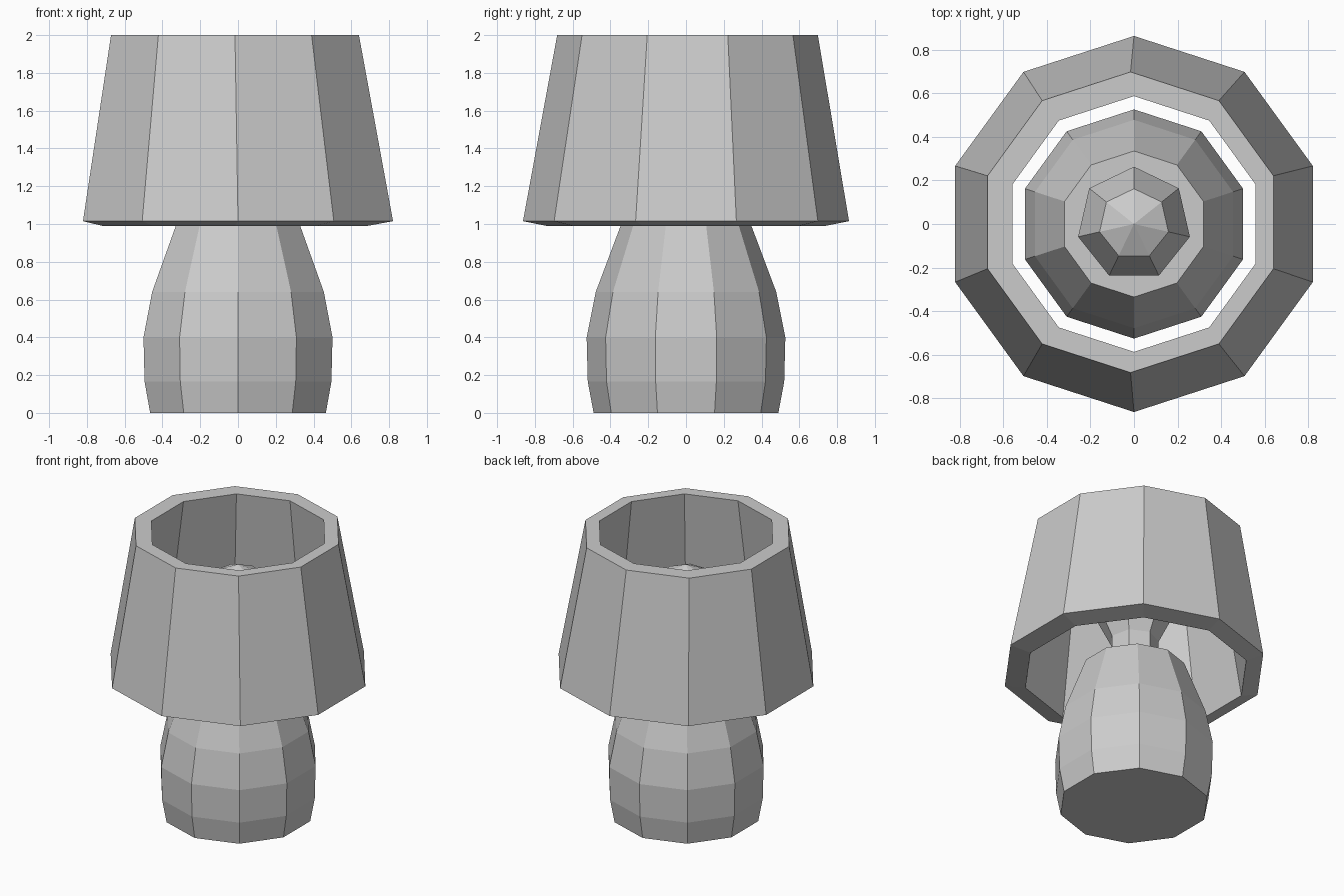
import bpy, bmesh
from math import pi, cos, sin

cube = bpy.data.objects.get("Cube")
if cube:
    bpy.data.objects.remove(cube, do_unlink=True)

# Single plain grey material
grey = bpy.data.materials.new("plain grey")
grey.use_nodes = True
colour = (0.6, 0.6, 0.6, 1)
grey.diffuse_color = colour
grey.node_tree.nodes["Principled BSDF"].inputs["Base Color"].default_value = colour


def lathe(name, profile, sides, closed=False):
    """Stack rings (radius, z, x shift, y shift); closed joins last to first, else caps ends."""
    bm = bmesh.new()
    rings = []
    for r, z, dx, dy in profile:
        angles = [pi / 2 + 2 * pi * i / sides for i in range(sides)]
        rings.append([bm.verts.new((dx + r * cos(a), dy + r * sin(a), z)) for a in angles])
    pairs = list(zip(rings, rings[1:]))
    if closed:
        pairs.append((rings[-1], rings[0]))
    else:
        bm.faces.new(rings[0])
        bm.faces.new(rings[-1])
    for low, high in pairs:
        for i in range(sides):
            j = (i + 1) % sides
            bm.faces.new((low[i], low[j], high[j], high[i]))
    # Ends that shrink to a point become a fan
    bmesh.ops.remove_doubles(bm, verts=bm.verts, dist=0.0005)
    bmesh.ops.recalc_face_normals(bm, faces=bm.faces)
    mesh = bpy.data.meshes.new(name)
    bm.to_mesh(mesh)
    bm.free()
    mesh.materials.append(grey)
    obj = bpy.data.objects.new(name, mesh)
    bpy.context.collection.objects.link(obj)
    return obj


# Rounded vase-like base
lathe("lamp_base", [
    (0.489, 0, 0, 0),
    (0.52, 0.165, 0, 0),
    (0.526, 0.4, 0, 0),
    (0.478, 0.64, 0, 0),
    (0.335, 1.02, 0, 0),
], 10)

# Thick hollow shade, open at both ends, with a slightly uneven rim
lathe("lamp_shade", [
    (0.863, 1.015, 0, 0),
    (0.69, 2, -0.016, 0.008),
    (0.587, 2, 0, 0),
    (0.737, 0.99, -0.016, 0),
], 10, closed=True)

# Bulb with narrow neck and shallow pointed top
lathe("light_bulb", [
    (0.16, 1.01, 0, 0),
    (0.16, 1.23, 0, 0),
    (0.263, 1.44, 0, 0),
    (0.162, 1.7, 0, 0),
    (0.0001, 1.77, 0, 0),
], 7)
